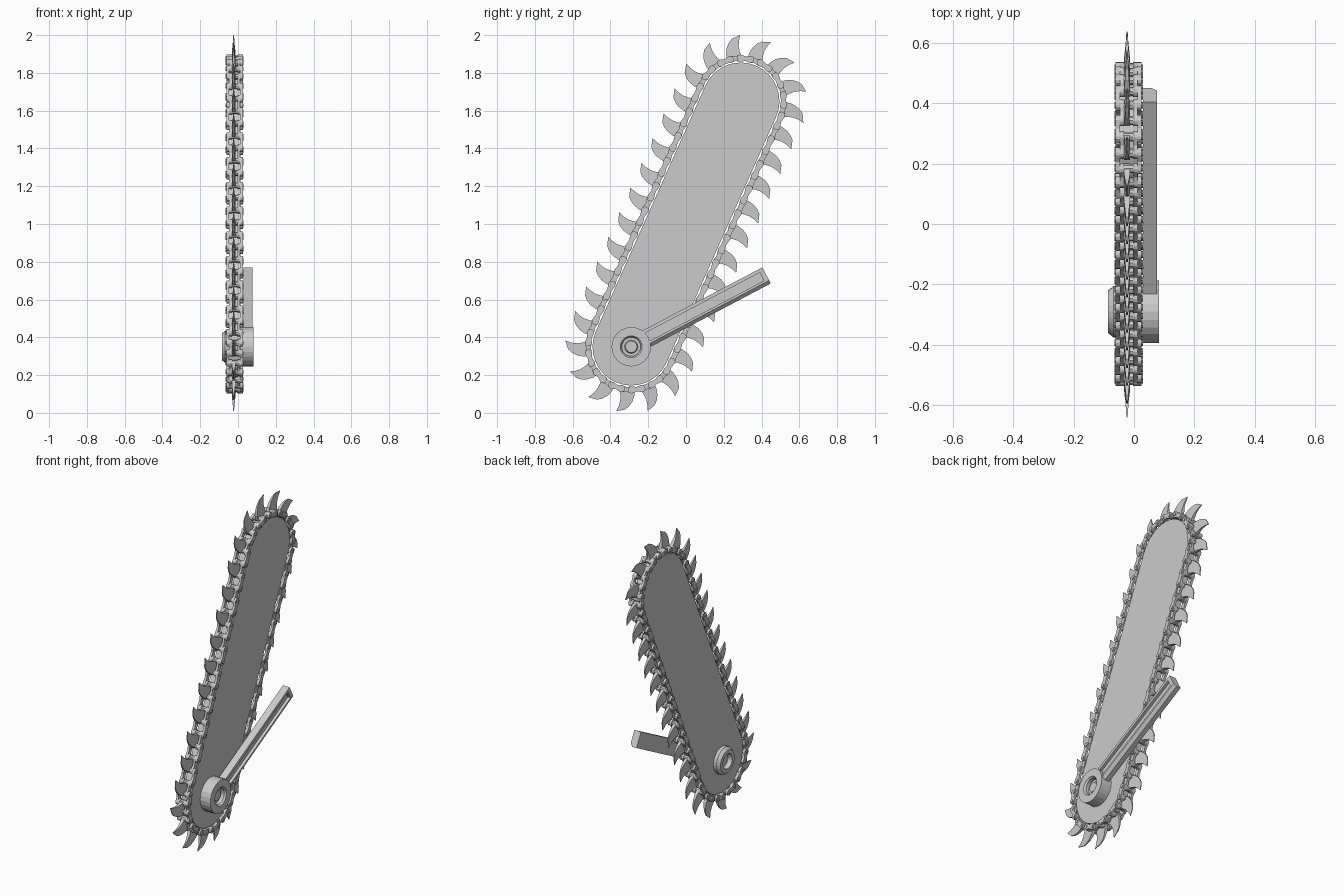
import bpy, bmesh
from math import sin, cos, pi, atan2, hypot
from mathutils import Vector as V

if "Cube" in bpy.data.objects:
    bpy.data.objects.remove(bpy.data.objects["Cube"])

LOW, TOP = V((-0.29, 0.35)), V((0.29, 1.65))   # bar end centres in (y, z)
AXIS = TOP - LOW
SPAN, PHI = AXIS.length, atan2(AXIS.y, AXIS.x)
CHAIN_R, SPACING_R, TEETH = 0.228, 0.30, 33
MID = -0.0175                                  # chain centre in x


def finish(bm, name):
    bmesh.ops.recalc_face_normals(bm, faces=bm.faces)
    me = bpy.data.meshes.new(name)
    bm.to_mesh(me)
    bm.free()
    ob = bpy.data.objects.new(name, me)
    bpy.context.collection.objects.link(ob)
    return ob


def prism(bm, pts, half, x=MID):
    """Extrude a (y, z) outline along x; half is one half-thickness or one per point."""
    hs = half if isinstance(half, list) else [half] * len(pts)
    a = [bm.verts.new((x - h, p[0], p[1])) for p, h in zip(pts, hs)]
    b = [bm.verts.new((x + h, p[0], p[1])) for p, h in zip(pts, hs)]
    bm.faces.new(a)
    bm.faces.new(b[::-1])
    for i in range(len(pts)):
        j = (i + 1) % len(pts)
        bm.faces.new((a[i], a[j], b[j], b[i]))


def polar(a, r=1.0):
    return V((r * cos(a), r * sin(a)))


def on_chain(d):
    """Point and outward direction, clockwise from the upper left tangent."""
    arc = pi * SPACING_R
    d %= 2 * (arc + SPAN)
    side = PHI + pi / 2
    centre, step = TOP, -polar(PHI)
    if d >= arc + SPAN:
        d -= arc + SPAN
        side -= pi
        centre, step = LOW, polar(PHI)
    if d < arc:
        n = polar(side - d / SPACING_R)
        return centre + n * CHAIN_R, n
    n = polar(side - pi)
    return centre + n * CHAIN_R + step * (d - arc), n


def lathe(name, profile, centre, n=24):
    """Revolve (x, r) points around an x-parallel axis."""
    bm = bmesh.new()
    rings = [[bm.verts.new((x, centre.x + r * cos(2 * pi * i / n), centre.y + r * sin(2 * pi * i / n)))
              for i in range(n)] for x, r in profile]
    for a, b in zip(rings, rings[1:]):
        for i in range(n):
            j = (i + 1) % n
            bm.faces.new((a[i], a[j], b[j], b[i]))
    bm.faces.new(rings[0])
    bm.faces.new(rings[-1])
    return finish(bm, name)


# guide bar: a flat capsule
bm = bmesh.new()
outline = [TOP + polar(PHI + pi / 2 - pi * i / 16, 0.205) for i in range(17)]
outline += [LOW + polar(PHI - pi / 2 - pi * i / 16, 0.205) for i in range(17)]
prism(bm, outline, 0.03)
finish(bm, "guide_bar")

# chain: alternating inner and outer plates joined by pins
plates, pins, teeth = bmesh.new(), bmesh.new(), bmesh.new()
step = (2 * pi * SPACING_R + 2 * SPAN) / (2 * TEETH)
START = 0.02 - step / 2
for i in range(2 * TEETH):
    p, _ = on_chain(START + i * step)
    q, _ = on_chain(START + (i + 1) * step)
    a = atan2(q.y - p.y, q.x - p.x)
    mid, side = (p + q) / 2, polar(a + pi / 2, 0.012)
    link = [q + polar(a + k * pi / 6, 0.019) for k in range(-3, 4)] + [mid + side]
    link += [p + polar(a + k * pi / 6, 0.019) for k in range(3, 10)] + [mid - side]
    off = 0.022 if i % 2 == 0 else 0.036
    for s in (-1, 1):
        prism(plates, link, 0.007, MID + s * off)
    prism(pins, [p + polar(k * pi / 4, 0.010) for k in range(8)], 0.0475)
    prism(pins, [p + polar(k * pi / 4, 0.015) for k in range(8)], 0.015)

# teeth: hooked blades leaning along the chain, thin at the edge
TOOTH = [(-0.040, -0.012), (-0.046, 0.025), (-0.038, 0.060), (-0.024, 0.086), (-0.004, 0.106),
         (0.042, 0.120), (0.031, 0.090), (0.026, 0.060), (0.029, 0.030), (0.040, -0.012)]
for i in range(TEETH):
    c, n = on_chain(START + (2 * i + 0.5) * step)
    along = V((n.y, -n.x))
    pts = [c + along * s + n * h for s, h in TOOTH]
    prism(teeth, pts, [0.010 if h < 0.04 else max(0.002, 0.012 - 0.09 * h) for s, h in TOOTH], -0.023)
finish(plates, "chain_plates")
finish(pins, "chain_pins")
finish(teeth, "chain_teeth")

# hubs on both sides of the lower bar end
lathe("arm_hub", [(0.0, 0.104), (0.083, 0.104), (0.083, 0.058), (0.072, 0.05), (0.050, 0.05),
                  (0.050, 0.035), (0.062, 0.030)], LOW)
lathe("back_hub", [(-0.03, 0.085), (-0.068, 0.085), (-0.086, 0.070), (-0.086, 0.046),
                   (-0.060, 0.040)], LOW)

# arm: bar with a chamfered lower edge and a recessed panel on the outer face
DIR = polar(atan2(0.377, 0.715))
UP = V((-DIR.y, DIR.x))
bm = bmesh.new()


def ring(u0, u1, v0, v1, x, x_low=None):
    out = []
    for u, v in ((u0, v0), (u1, v0), (u1, v1), (u0, v1)):
        p = LOW + DIR * u + UP * v
        out.append(bm.verts.new((x_low if x_low is not None and v == v0 else x, p.x, p.y)))
    return out


rings = [ring(0.07, 0.81, -0.048, 0.048, 0.030),
         ring(0.07, 0.81, -0.048, 0.048, 0.076, 0.060),
         ring(0.07, 0.81, -0.030, 0.048, 0.076),
         ring(0.09, 0.785, -0.018, 0.030, 0.076),
         ring(0.09, 0.785, -0.018, 0.030, 0.058)]
for a, b in zip(rings, rings[1:]):
    for i in range(4):
        j = (i + 1) % 4
        bm.faces.new((a[i], a[j], b[j], b[i]))
bm.faces.new(rings[0])
bm.faces.new(rings[-1])
bmesh.ops.remove_doubles(bm, verts=bm.verts, dist=1e-5)
finish(bm, "arm")
